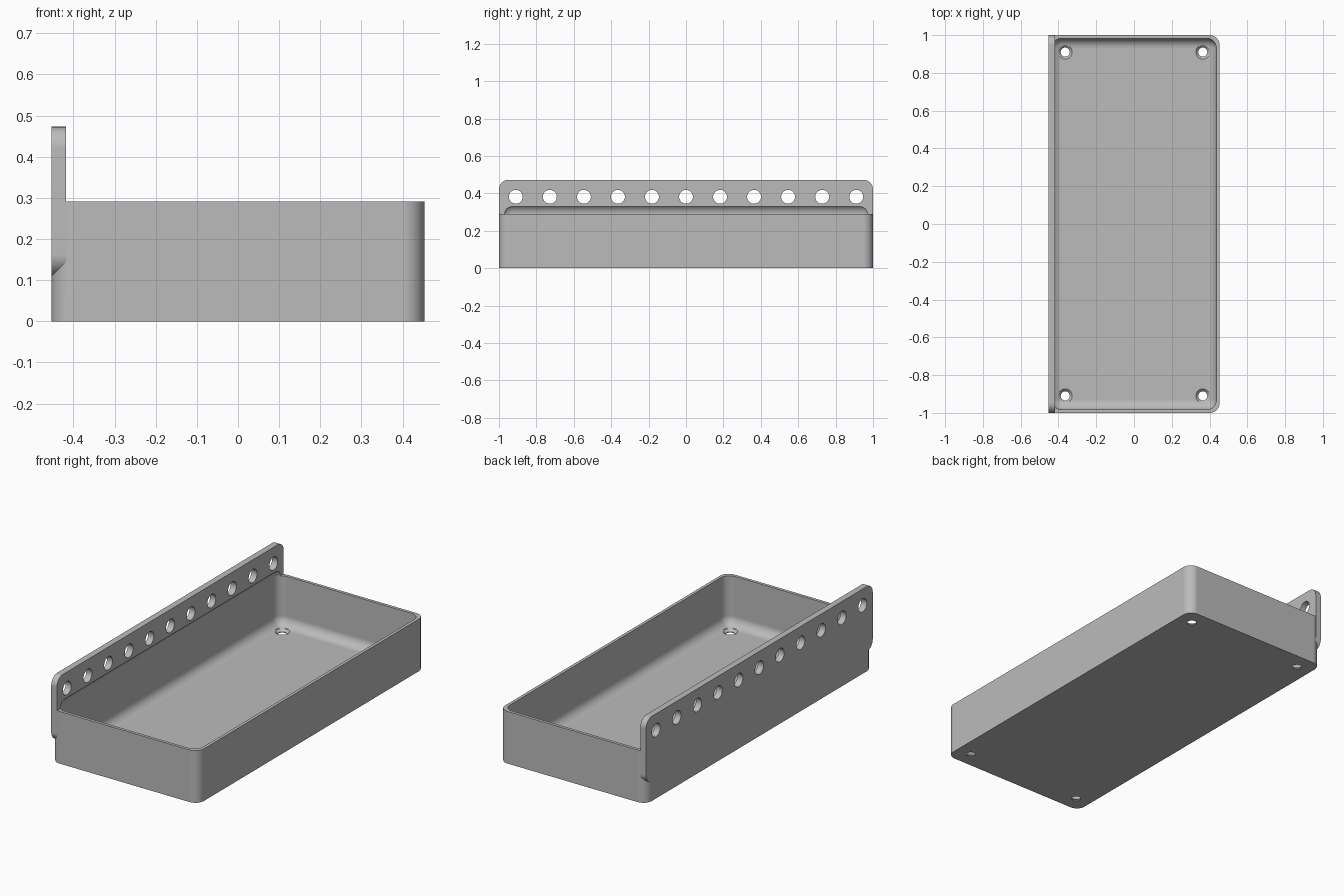
import bpy
import bmesh
from math import pi, cos, sin
from mathutils import Matrix, Vector

cube = bpy.data.objects.get("Cube")
if cube:
    bpy.data.objects.remove(cube, do_unlink=True)

# Overall sizes
HALF_X, HALF_Y, RIM = 0.453, 1.0, 0.291
WALL, RADIUS = 0.017, 0.052
PANEL_LOW, PANEL_TOP, PANEL_THICK = 0.11, 0.473, 0.035
HOLE_COUNT, HOLE_SPACING, HOLE_Z, HOLE_R = 11, 0.182, 0.382, 0.037

grey = bpy.data.materials.new("plain grey")
grey.use_nodes = True
colour = (0.5, 0.5, 0.5, 1)
grey.diffuse_color = colour
grey.node_tree.nodes["Principled BSDF"].inputs["Base Color"].default_value = colour


def add_object(name, bm):
    bmesh.ops.recalc_face_normals(bm, faces=bm.faces)
    mesh = bpy.data.meshes.new(name)
    bm.to_mesh(mesh)
    bm.free()
    mesh.materials.append(grey)
    obj = bpy.data.objects.new(name, mesh)
    bpy.context.collection.objects.link(obj)
    return obj


def rounded_box(name, low, high, axis=None):
    """Box with rounded edges: those along one axis, or all of them."""
    bm = bmesh.new()
    low, high = Vector(low), Vector(high)
    size = Matrix.Diagonal((*(high - low), 1))
    bmesh.ops.create_cube(bm, size=1, matrix=Matrix.Translation((low + high) / 2) @ size)
    edges = [e for e in bm.edges if axis is None
             or abs((e.verts[0].co - e.verts[1].co).normalized()[axis]) > 0.9]
    bmesh.ops.bevel(bm, geom=edges, offset=RADIUS, segments=10, profile=0.5,
                    affect='EDGES', clamp_overlap=True)
    return add_object(name, bm)


def lathe(bm, profile, matrix, sides=40):
    """Closed solid turned from (radius, height) points."""
    rings = [[bm.verts.new(matrix @ Vector((r * cos(2 * pi * i / sides),
                                            r * sin(2 * pi * i / sides), z)))
              for i in range(sides)] for r, z in profile]
    for a, b in zip(rings, rings[1:]):
        for i in range(sides):
            j = (i + 1) % sides
            bm.faces.new((a[i], a[j], b[j], b[i]))
    bm.faces.new(rings[0])
    bm.faces.new(rings[-1])


def combine(target, other, operation):
    mod = target.modifiers.new(operation.lower(), 'BOOLEAN')
    mod.operation, mod.object, mod.solver = operation, other, 'EXACT'
    bpy.context.view_layer.objects.active = target
    bpy.ops.object.modifier_apply(modifier=mod.name)
    bpy.data.objects.remove(other, do_unlink=True)


# Tray block with rounded upright corners, joined to the hanging panel
tray = rounded_box("tray_with_hanging_panel", (-HALF_X, -HALF_Y, 0), (HALF_X, HALF_Y, RIM), 2)
panel = rounded_box("hanging_panel", (-HALF_X, -HALF_Y, PANEL_LOW),
                    (-HALF_X + PANEL_THICK, HALF_Y, PANEL_TOP), 0)
combine(tray, panel, 'UNION')

# Hollow, which also scoops into the foot of the panel
hollow = rounded_box("hollow", (WALL - HALF_X, WALL - HALF_Y, WALL),
                     (HALF_X - WALL, HALF_Y - WALL, 0.342))
combine(tray, hollow, 'DIFFERENCE')

# Row of holes along the panel
bm = bmesh.new()
for i in range(HOLE_COUNT):
    y = (i - (HOLE_COUNT - 1) / 2) * HOLE_SPACING
    place = Matrix.Translation((-HALF_X, y, HOLE_Z)) @ Matrix.Rotation(pi / 2, 4, 'Y')
    lathe(bm, [(HOLE_R, -0.05), (HOLE_R, 0.1)], place)
combine(tray, add_object("panel_holes", bm), 'DIFFERENCE')

# Countersunk screw holes in the floor corners
bm = bmesh.new()
for x in (-0.364, 0.364):
    for y in (-0.91, 0.91):
        lathe(bm, [(0.024, -0.05), (0.024, 0.004), (HOLE_R, WALL), (HOLE_R, 0.06)],
              Matrix.Translation((x, y, 0)))
combine(tray, add_object("screw_holes", bm), 'DIFFERENCE')

# Smooth rounds, crisp edges
bpy.ops.object.select_all(action='DESELECT')
tray.select_set(True)
bpy.context.view_layer.objects.active = tray
bpy.ops.object.shade_smooth_by_angle(angle=0.5)
normals = tray.modifiers.new("weighted_normals", 'WEIGHTED_NORMAL')
normals.keep_sharp = True
